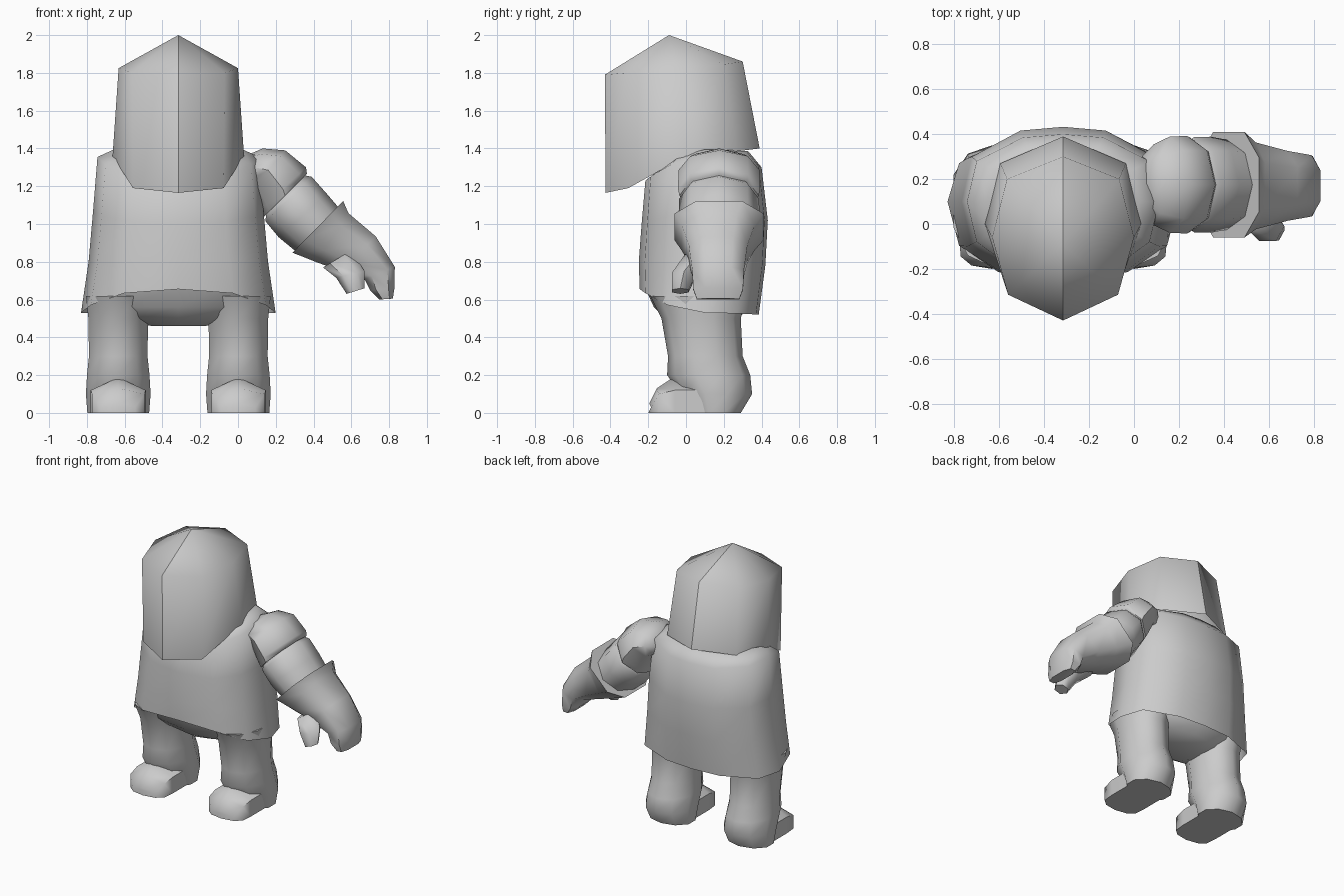
import bpy, bmesh, math
from mathutils import Vector as V

if "Cube" in bpy.data.objects:
    bpy.data.objects.remove(bpy.data.objects["Cube"])

CX = -0.316  # body centre line


def loft(name, rings, start=True, end=True, angle=50, sharp=None):
    """Skin closed rings of equal length; a single-point ring makes a fan."""
    bm = bmesh.new()
    loops = [[bm.verts.new(p) for p in r] for r in rings]
    for a, b in zip(loops, loops[1:]):
        n = len(a)
        for i in range(n):
            j = (i + 1) % n
            bm.faces.new((a[i], a[j], b[0]) if len(b) == 1 else (a[i], a[j], b[j], b[i]))
    if start:
        bm.faces.new(loops[0])
    if end and len(loops[-1]) > 1:
        bm.faces.new(loops[-1])
    bmesh.ops.recalc_face_normals(bm, faces=bm.faces)
    for f in bm.faces:
        f.smooth = True
    for e in bm.edges:
        steep = len(e.link_faces) == 2 and e.calc_face_angle() > math.radians(angle)
        e.smooth = not (steep or (sharp and sharp(e)))
    me = bpy.data.meshes.new(name)
    bm.to_mesh(me)
    bm.free()
    ob = bpy.data.objects.new(name, me)
    bpy.context.collection.objects.link(ob)
    return ob


def sym_ring(half, hx, yf, ys, yb, zf, zs, zb, cx=CX):
    """Mirror-symmetric ring; half lists unit (x, y) from front to back."""
    pts = half + [(-x, y) for x, y in half[-2:0:-1]]
    out = []
    for x, y in pts:
        ye, ze = (yf, zf) if y < 0 else (yb, zb)
        out.append((cx + x * hx, ys + (ye - ys) * abs(y), zs + (ze - zs) * y * y))
    return out


def oval(z, hx, yf, yb, cx=CX, n=10):
    c, r = (yf + yb) / 2, (yb - yf) / 2
    return [(cx + hx * math.sin(t), c - r * math.cos(t), z)
            for t in (2 * math.pi * i / n for i in range(n))]


def limb(a, b, yc, ry, n=8, sq=1.0):
    """Ring between outer point a and inner point b (both x, z), depth ry."""
    out = []
    for i in range(n):
        t = 2 * math.pi * (i + 0.5 * (sq < 1)) / n
        c, s = math.cos(t), math.sin(t)
        c = math.copysign(abs(c) ** sq, c)
        s = math.copysign(abs(s) ** sq, s)
        out.append(((a[0] + b[0]) / 2 + c * (a[0] - b[0]) / 2, yc + ry * s,
                    (a[1] + b[1]) / 2 + c * (a[1] - b[1]) / 2))
    return out


# Helmet: eight-sided shell with a keel and a peaked top, open below
def shell(pts):
    return [(CX + x, y, z) for x, y, z in pts + [(-x, y, z) for x, y, z in pts[-2:0:-1]]]


loft("helmet", [
    shell([(0, -.425, 1.165), (.24, -.305, 1.19), (.348, 0, 1.36), (.28, .27, 1.385), (0, .39, 1.40)]),
    shell([(0, -.43, 1.79), (.245, -.315, 1.80), (.316, -.06, 1.825), (.25, .2, 1.845), (0, .30, 1.86)]),
    [(CX, -.09, 2.0)],
], start=False, angle=80, sharp=lambda e: all(abs(v.co.x - CX) < .001 for v in e.verts))

# Tunic with a hem raised at the front
BODY = [(0, -1), (.56, -.91), (.9, -.57), (1, 0), (.9, .6), (.42, .95), (0, 1)]
loft("tunic", [sym_ring(BODY, *r) for r in (
    (.515, -.245, .10, .385, .655, .53, .52),
    (.475, -.25, .10, .42, .80, .80, .78),
    (.452, -.235, .10, .433, 1.0, 1.06, 1.02),
    (.428, -.215, .10, .40, 1.23, 1.355, 1.30),
    (.34, -.14, .10, .33, 1.285, 1.395, 1.385))], start=False, angle=70)

# Hips under the tunic
loft("hips", [oval(.46, .15, -.05, .22), oval(.50, .33, -.11, .28),
              oval(.56, .46, -.17, .33), oval(.68, .46, -.225, .385)], angle=80)

# Legs and pointed boot toes
for side, label in ((-1, "left"), (1, "right")):
    x = CX + side * .318
    loft(label + "_leg", [oval(z, w, f, b, x) for z, w, f, b in (
        (0, .172, .03, .29), (.10, .18, -.03, .35), (.20, .174, -.10, .34),
        (.30, .163, -.095, .30), (.50, .166, -.13, .29), (.62, .18, -.19, .32))], angle=60)
    loft(label + "_boot", [
        [(x - w, y, 0), (x - w, y, h), (x, y - .01, p), (x + w, y, h), (x + w, y, 0), (x, y - .015, 0)]
        for y, w, h, p in ((-.185, .09, .03, .05), (-.145, .138, .10, .13),
                           (-.06, .146, .12, .187), (.12, .146, .12, .187))], angle=55)

# Arm: sleeve cap, upper arm, flared gauntlet and thumb
loft("sleeve", [limb(*r) for r in (
    ((.05, 1.365), (.02, 1.22), .18, .12),
    ((.13, 1.40), (.045, 1.20), .175, .18),
    ((.25, 1.39), (.07, 1.18), .175, .215),
    ((.36, 1.30), (.115, 1.07), .175, .217),
    ((.365, 1.265), (.135, 1.035), .175, .21))], angle=60)
loft("upper_arm", [limb(*r) for r in (
    ((.34, 1.26), (.15, 1.06), .175, .19),
    ((.39, 1.25), (.145, 1.015), .175, .212),
    ((.47, 1.16), (.215, .93), .175, .214),
    ((.53, 1.09), (.30, .86), .175, .20))], angle=60)
loft("gauntlet", [limb(*r, sq=.75) for r in (
    ((.565, 1.13), (.28, .84), .175, .25),
    ((.59, 1.065), (.41, .79), .17, .205),
    ((.735, .94), (.54, .745), .17, .165),
    ((.835, .775), (.665, .705), .17, .145),
    ((.832, .66), (.695, .65), .17, .14),
    ((.822, .605), (.745, .60), .17, .12))], angle=60)
loft("thumb", [limb(*r, n=6) for r in (
    ((.60, .86), (.45, .77), .08, .10),
    ((.67, .75), (.52, .715), -.01, .075),
    ((.67, .66), (.575, .63), -.03, .05))], angle=60)
